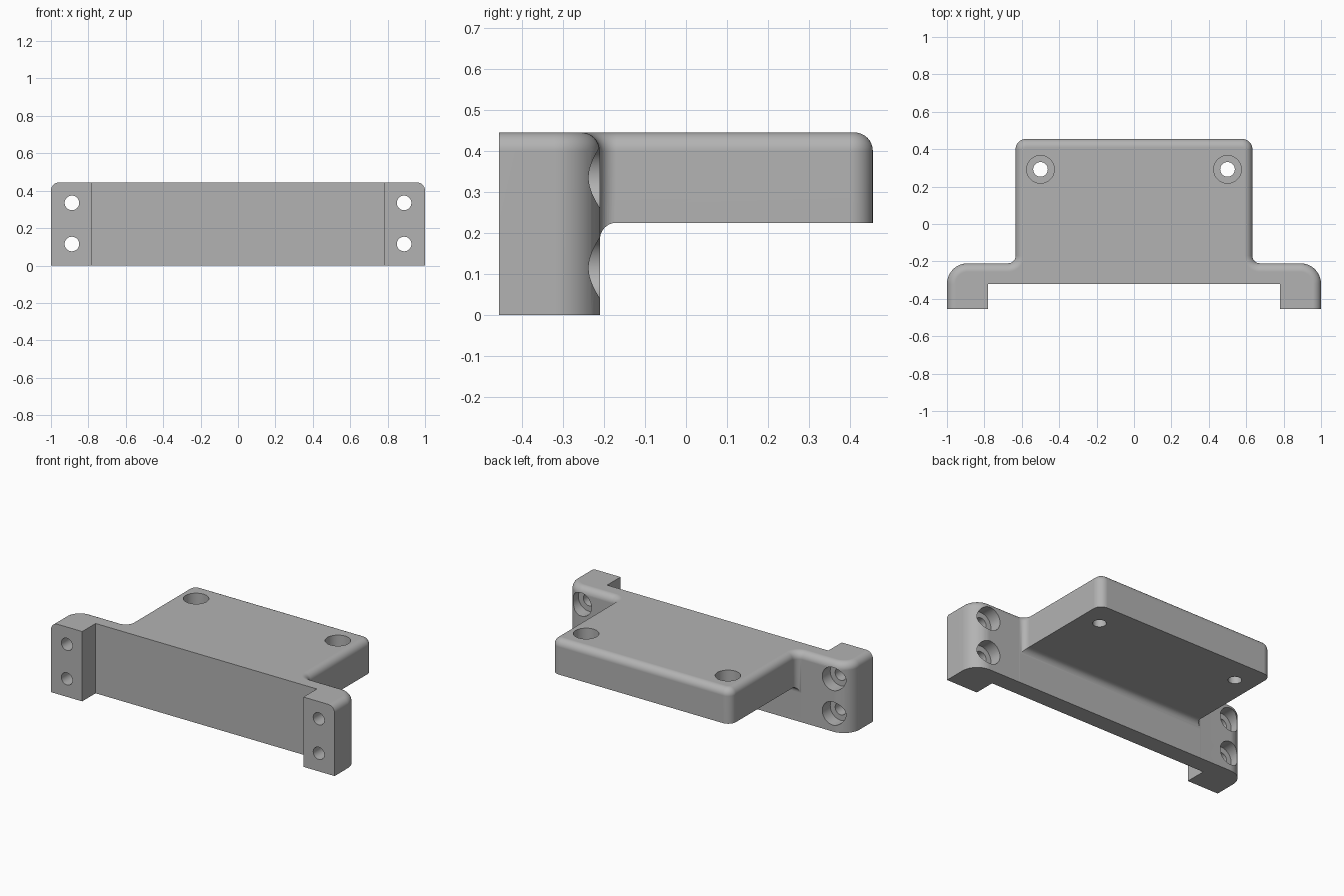
import bpy, bmesh, math

if "Cube" in bpy.data.objects:
    bpy.data.objects.remove(bpy.data.objects["Cube"])

grey = bpy.data.materials.new("light grey")
grey.diffuse_color = (0.45, 0.45, 0.45, 1)
grey.use_nodes = True
grey.node_tree.nodes["Principled BSDF"].inputs["Base Color"].default_value = grey.diffuse_color

TOP, FRONT, WALL, BACK = 0.445, -0.455, -0.21, 0.455
SHELF_X, SHELF_Z = 0.633, 0.225
ROUND = 0.045


def make_object(name, bm):
    bmesh.ops.recalc_face_normals(bm, faces=bm.faces)
    me = bpy.data.meshes.new(name)
    bm.to_mesh(me)
    bm.free()
    me.materials.append(grey)
    ob = bpy.data.objects.new(name, me)
    bpy.context.collection.objects.link(ob)
    return ob


def loft(name, rings):
    """Closed solid through rings with equal point counts."""
    bm = bmesh.new()
    vs = [[bm.verts.new(p) for p in r] for r in rings]
    n = len(vs[0])
    for a, b in zip(vs, vs[1:]):
        for i in range(n):
            j = (i + 1) % n
            bm.faces.new((a[i], a[j], b[j], b[i]))
    bm.faces.new(vs[0])
    bm.faces.new(vs[-1])
    return make_object(name, bm)


def arc(cx, cy, r, a0, a1, n=10):
    angles = [math.radians(a0 + (a1 - a0) * i / n) for i in range(n + 1)]
    return [(cx + r * math.cos(a), cy + r * math.sin(a)) for a in angles]


def outline(d):
    """T-shaped plan, inset by d everywhere except along the front."""
    ro, ri, rs = 0.11, 0.04, 0.055
    half = [(1 - d, FRONT)]
    half += arc(1 - ro, WALL - ro, ro - d, 0, 90)
    half += arc(SHELF_X + ri, WALL + ri, ri + d, 270, 180)
    half += arc(SHELF_X - rs, BACK - rs, rs - d, 0, 90)
    return half + [(-x, y) for x, y in reversed(half)]


# Body: T-shaped solid with a rounded top edge
rings = [[(x, y, 0) for x, y in outline(0)]]
for i in range(9):
    t = math.radians(90 * i / 8)
    d, z = ROUND * (1 - math.cos(t)), TOP - ROUND + ROUND * math.sin(t)
    rings.append([(x, y, z) for x, y in outline(d)])
body = loft("bracket_body", rings)

cutters = []

# Space below the shelf, with a fillet against the wall
f, y0 = 0.04, WALL + 0.0005
prof = [(y0, -0.1)] + arc(y0 + f, SHELF_Z - f, f, 180, 90) + [(0.7, SHELF_Z), (0.7, -0.1)]
cutters.append(loft("under_shelf_cutter", [[(x, y, z) for y, z in prof] for x in (-0.7, 0.7)]))

# Recess between the two front feet
rect = [(-0.78, -0.7), (0.78, -0.7), (0.78, -0.32), (-0.78, -0.32)]
cutters.append(loft("front_recess_cutter", [[(x, y, z) for x, y in rect] for z in (-0.1, 0.6)]))


def bolt_cutter(name, place, start, floor, end, r=0.039, bore=0.074):
    """Stepped cylinder: through hole with a counterbore above the floor."""
    circle = arc(0, 0, 1, 0, 360, 40)[:-1]
    steps = ((r, start), (r, floor), (bore, floor), (bore, end))
    cutters.append(loft(name, [[place(u * q, v * q, w) for u, v in circle] for q, w in steps]))


for s in (-1, 1):
    # Wall bolt holes, bored from the back
    for z in (0.115, 0.335):
        bolt_cutter("wall_hole_cutter", lambda u, v, w: (s * 0.888 + u, w, z + v),
                    -0.6, WALL - 0.08, 0.0)
    # Shelf bolt holes, bored from the top
    bolt_cutter("shelf_hole_cutter", lambda u, v, w: (s * 0.5 + u, 0.292 + v, w),
                0.1, TOP - 0.11, 0.6)

bpy.context.view_layer.objects.active = body
body.select_set(True)
for c in cutters:
    m = body.modifiers.new("cut", 'BOOLEAN')
    m.operation, m.solver, m.object = 'DIFFERENCE', 'EXACT', c
    bpy.ops.object.modifier_apply(modifier=m.name)
    bpy.data.objects.remove(c)

# Smooth rounds, flat large faces
bpy.ops.object.shade_smooth_by_angle(angle=math.radians(30))
wn = body.modifiers.new("weighted_normals", 'WEIGHTED_NORMAL')
wn.keep_sharp = True
